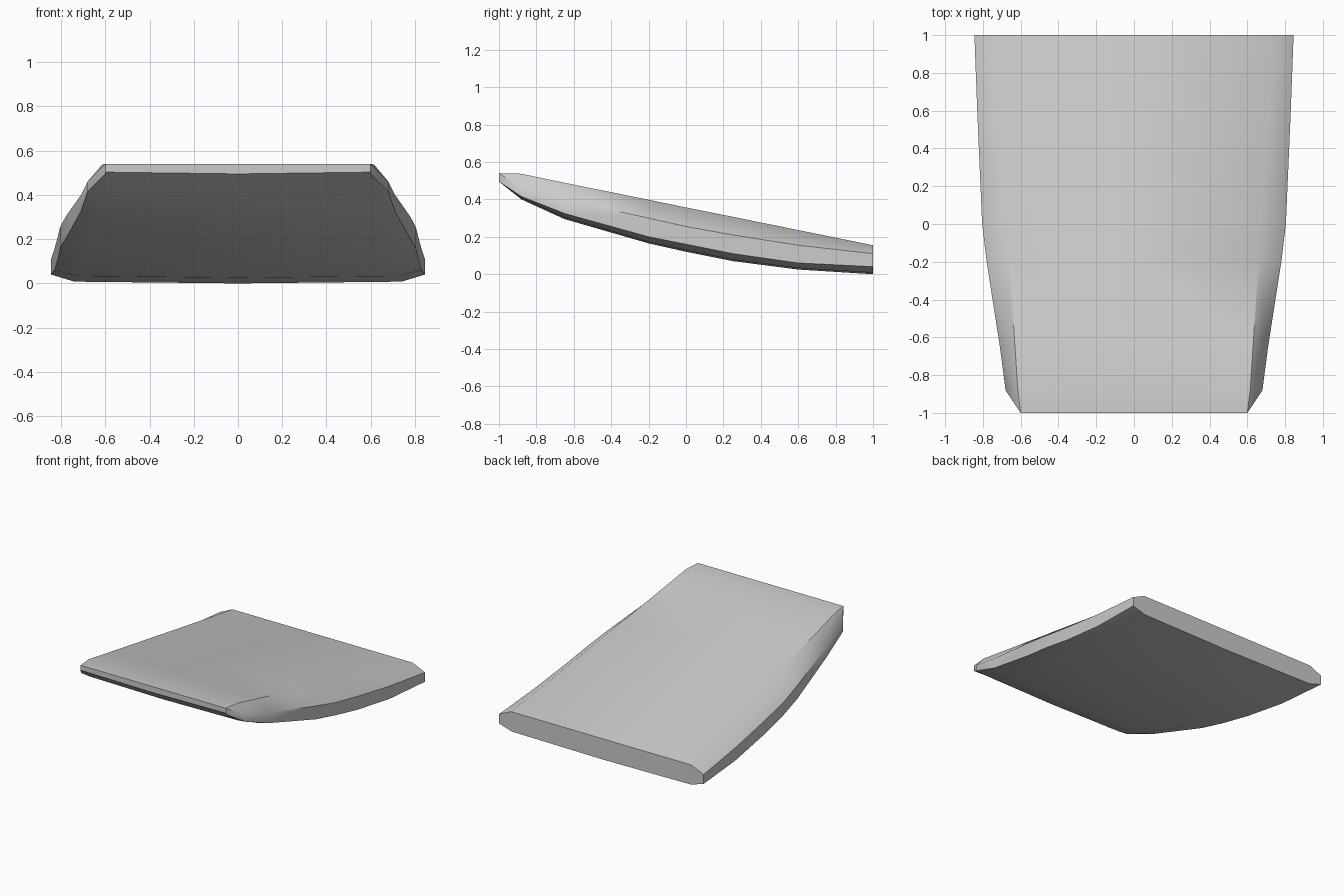
import bpy
import bmesh

cube = bpy.data.objects.get("Cube")
if cube:
    bpy.data.objects.remove(cube)

grey = bpy.data.materials.new("light grey")
grey.use_nodes = True
colour = (0.6, 0.6, 0.6, 1)
grey.diffuse_color = colour
grey.node_tree.nodes["Principled BSDF"].inputs["Base Color"].default_value = colour

# Stations from front to back:
# y, half width, top half width, bottom half width, heights: top, upper side, lower side, bottom
stations = [
    (-1.0, 0.60, 0.60, 0.60, 0.54, 0.54, 0.495, 0.495),
    (-0.88, 0.68, 0.615, 0.61, 0.537, 0.46, 0.415, 0.40),
    (-0.65, 0.71, 0.63, 0.63, 0.489, 0.40, 0.325, 0.295),
    (-0.2, 0.78, 0.66, 0.66, 0.398, 0.30, 0.20, 0.165),
    (0.0, 0.804, 0.675, 0.68, 0.357, 0.255, 0.16, 0.12),
    (0.25, 0.815, 0.69, 0.70, 0.307, 0.21, 0.11, 0.07),
    (0.6, 0.83, 0.715, 0.72, 0.236, 0.155, 0.06, 0.025),
    (1.0, 0.845, 0.745, 0.74, 0.155, 0.11, 0.04, 0.0),
]


def section(bm, y, w, wt, wb, top, upper, lower, bottom):
    """One closed ring: right half, then its mirror on the left."""
    half = [(wb, bottom + 0.008), (w, lower), (w, upper), (wt, top)]
    ring = [(0, bottom)] + half + [(0, top)] + [(-x, z) for x, z in reversed(half)]
    return [bm.verts.new((x, y, z)) for x, z in ring]


# Tapered slab lofted through the stations
bm = bmesh.new()
rings = [section(bm, *s) for s in stations]
count = len(rings[0])
for a, b in zip(rings, rings[1:]):
    for i in range(count):
        j = (i + 1) % count
        bm.faces.new((a[i], a[j], b[j], b[i]))
bm.faces.new(rings[0])
bm.faces.new(rings[-1])
bmesh.ops.remove_doubles(bm, verts=bm.verts, dist=0.002)
bmesh.ops.recalc_face_normals(bm, faces=bm.faces)

mesh = bpy.data.meshes.new("tapered_slab")
bm.to_mesh(mesh)
bm.free()
mesh.materials.append(grey)
slab = bpy.data.objects.new("tapered_slab", mesh)
bpy.context.collection.objects.link(slab)

# Smooth long surfaces, crisp end faces
bpy.ops.object.select_all(action="DESELECT")
slab.select_set(True)
bpy.context.view_layer.objects.active = slab
bpy.ops.object.shade_smooth_by_angle(angle=0.75)
